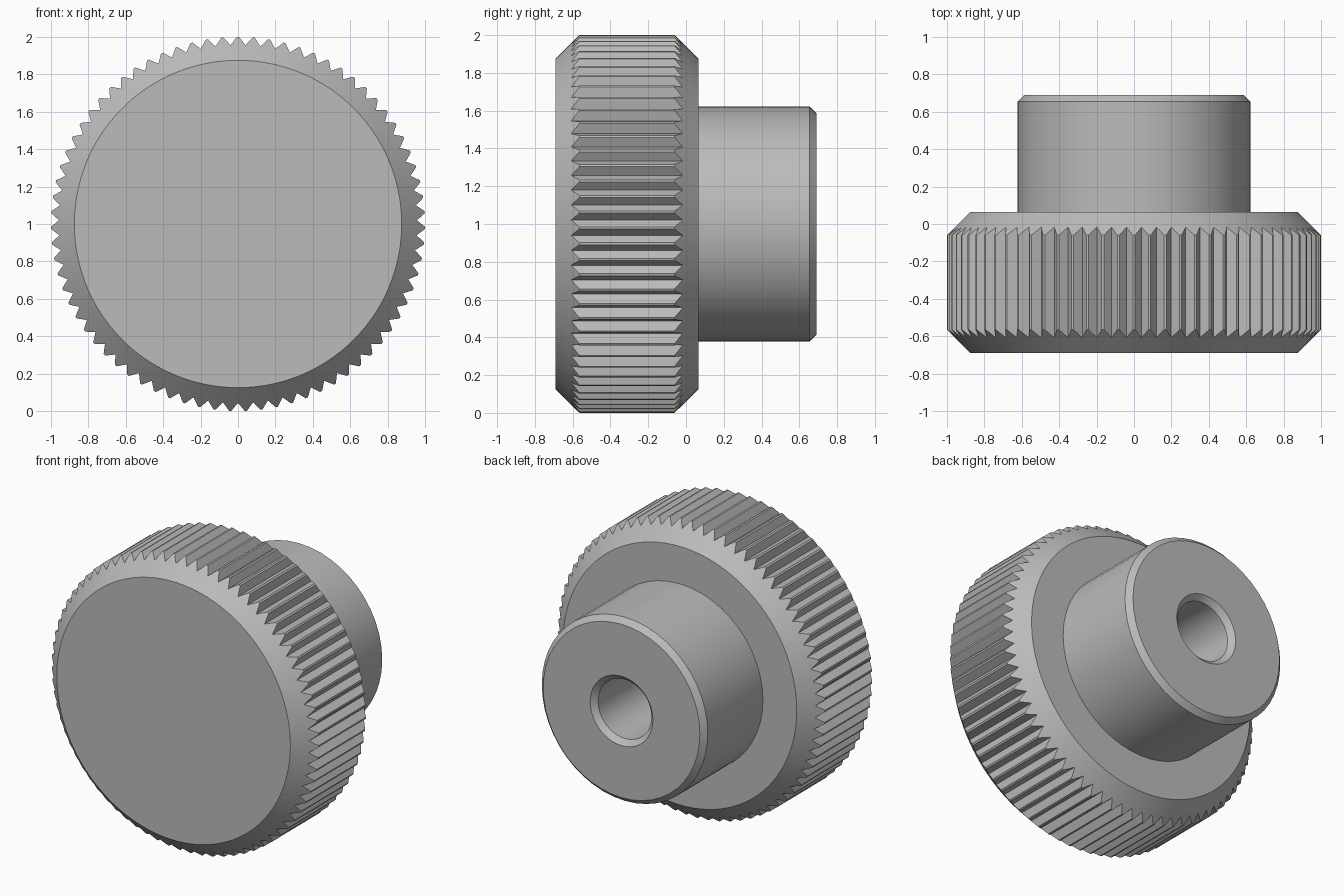
import bpy, bmesh, math

if "Cube" in bpy.data.objects:
    bpy.data.objects.remove(bpy.data.objects["Cube"], do_unlink=True)

steel = bpy.data.materials.new("satin grey")
steel.use_nodes = True
GREY = (0.5, 0.5, 0.5, 1)
steel.diffuse_color = GREY
steel.node_tree.nodes["Principled BSDF"].inputs["Base Color"].default_value = GREY

TEETH = 75
FRONT, BACK, END = -0.69, 0.065, 0.69
FACE_R, TIP_R, ROOT_R = 0.875, 1.0, 0.957
HUB_R, BORE_R, BEVEL = 0.622, 0.2, 0.035


def circle(radius, y, angles):
    return [(radius * math.sin(a), y, 1 + radius * math.cos(a)) for a in angles]


def loft(name, rings, cap_start=False, cap_end=False):
    """Skin a list of equal-length rings and optionally cap the ends."""
    bm = bmesh.new()
    loops = [[bm.verts.new(p) for p in ring] for ring in rings]
    n = len(loops[0])
    for a, b in zip(loops, loops[1:]):
        for i in range(n):
            j = (i + 1) % n
            bm.faces.new((a[i], a[j], b[j], b[i]))
    if cap_start:
        bm.faces.new(loops[0])
    if cap_end:
        bm.faces.new(loops[-1])
    bmesh.ops.recalc_face_normals(bm, faces=bm.faces)
    mesh = bpy.data.meshes.new(name)
    bm.to_mesh(mesh)
    bm.free()
    mesh.materials.append(steel)
    obj = bpy.data.objects.new(name, mesh)
    bpy.context.collection.objects.link(obj)
    bpy.ops.object.select_all(action='DESELECT')
    obj.select_set(True)
    bpy.context.view_layer.objects.active = obj
    bpy.ops.object.shade_smooth_by_angle(angle=math.radians(25))
    return obj


# Knurled head: each tooth is a root and a narrow flat tip
tooth = ((0.0, ROOT_R), (0.43, TIP_R), (0.57, TIP_R))
angles, radii = [], []
for k in range(TEETH):
    for offset, radius in tooth:
        angles.append((k + offset - 0.5) * math.tau / TEETH)
        radii.append(radius)


def tooth_ring(y, direction):
    # The ring lies on the 45 degree chamfer cone
    return [circle(r, y + direction * (r - FACE_R), [a])[0]
            for a, r in zip(angles, radii)]


loft("knurled_head", [
    circle(FACE_R, FRONT, angles),
    tooth_ring(FRONT, 1),
    tooth_ring(BACK, -1),
    circle(FACE_R, BACK, angles),
    circle(BORE_R, BACK, angles),
    circle(BORE_R, BACK - 0.15, angles),
], cap_start=True, cap_end=True)

# Hub with chamfered rim and countersunk bore
SIDES = 48
hub_angles = [i * math.tau / SIDES for i in range(SIDES)]
hub_profile = (
    (HUB_R, BACK), (HUB_R, END - BEVEL), (HUB_R - BEVEL, END),
    (BORE_R + BEVEL, END), (BORE_R, END - BEVEL), (BORE_R, BACK),
)
loft("hub", [circle(r, y, hub_angles) for r, y in hub_profile])
